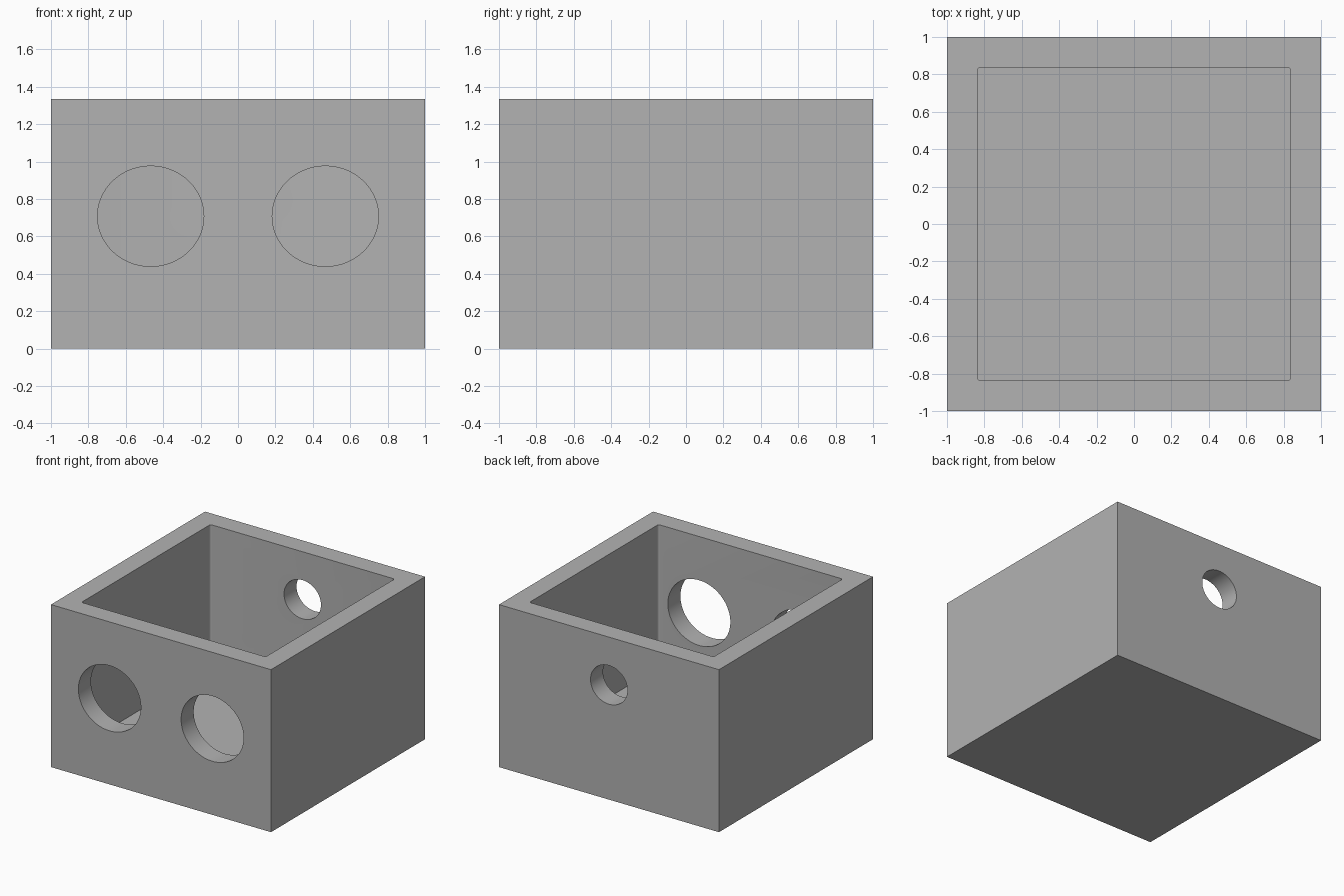
import bpy
import math

cube = bpy.data.objects.get("Cube")
if cube:
    bpy.data.objects.remove(cube, do_unlink=True)

HEIGHT = 1.335
INNER = 0.837      # half width of the cavity
FLOOR = 0.16       # floor thickness

grey = bpy.data.materials.new("plain grey")
grey.use_nodes = True
colour = (0.448, 0.448, 0.448, 1)
grey.diffuse_color = colour
grey.node_tree.nodes["Principled BSDF"].inputs["Base Color"].default_value = colour


def block(name, half, z0, z1):
    """Square block of the given half width between two heights."""
    bpy.ops.mesh.primitive_cube_add(size=2, location=(0, 0, (z0 + z1) / 2))
    ob = bpy.context.object
    ob.name = name
    ob.scale = (half, half, (z1 - z0) / 2)
    bpy.ops.object.transform_apply(location=True, rotation=False, scale=True)
    ob.data.materials.append(grey)
    return ob


def hole(name, x, y, z, rx, rz):
    """Oval cutter that runs along y through one wall."""
    bpy.ops.mesh.primitive_cylinder_add(vertices=96, radius=1, depth=0.5,
                                        location=(x, y, z),
                                        rotation=(math.pi / 2, 0, 0))
    ob = bpy.context.object
    ob.name = name
    ob.scale = (rx, rz, 1)
    bpy.ops.object.transform_apply(location=True, rotation=True, scale=True)
    ob.data.materials.append(grey)
    return ob


# Outer body
box = block("open_box", 1, 0, HEIGHT)

# Cavity with slightly rounded upright corners
cavity = block("cavity_cutter", INNER, FLOOR, HEIGHT + 0.3)
weights = cavity.data.attributes.new("bevel_weight_edge", "FLOAT", "EDGE")
for edge in cavity.data.edges:
    a, b = (cavity.data.vertices[i].co for i in edge.vertices)
    weights.data[edge.index].value = 1.0 if abs(a.z - b.z) > 0.1 else 0.0
bevel = cavity.modifiers.new("round_corners", "BEVEL")
bevel.limit_method = "WEIGHT"
bevel.width = 0.016
bevel.segments = 4

# Two large holes in the front wall, one small hole in the back wall
cutters = [cavity]
for side, x in (("right", -0.467), ("left", 0.467)):
    cutters.append(hole(f"front_{side}_hole_cutter", x, -0.92, 0.708, 0.284, 0.268))
cutters.append(hole("back_hole_cutter", 0, 0.92, 0.943, 0.168, 0.159))

# Cut everything out of the body
bpy.ops.object.select_all(action="DESELECT")
bpy.context.view_layer.objects.active = box
box.select_set(True)
for cutter in cutters:
    cut = box.modifiers.new(cutter.name, "BOOLEAN")
    cut.operation = "DIFFERENCE"
    cut.solver = "EXACT"
    cut.object = cutter
    bpy.ops.object.modifier_apply(modifier=cut.name)
for cutter in cutters:
    bpy.data.objects.remove(cutter, do_unlink=True)

bpy.ops.object.shade_smooth_by_angle(angle=math.radians(30))
